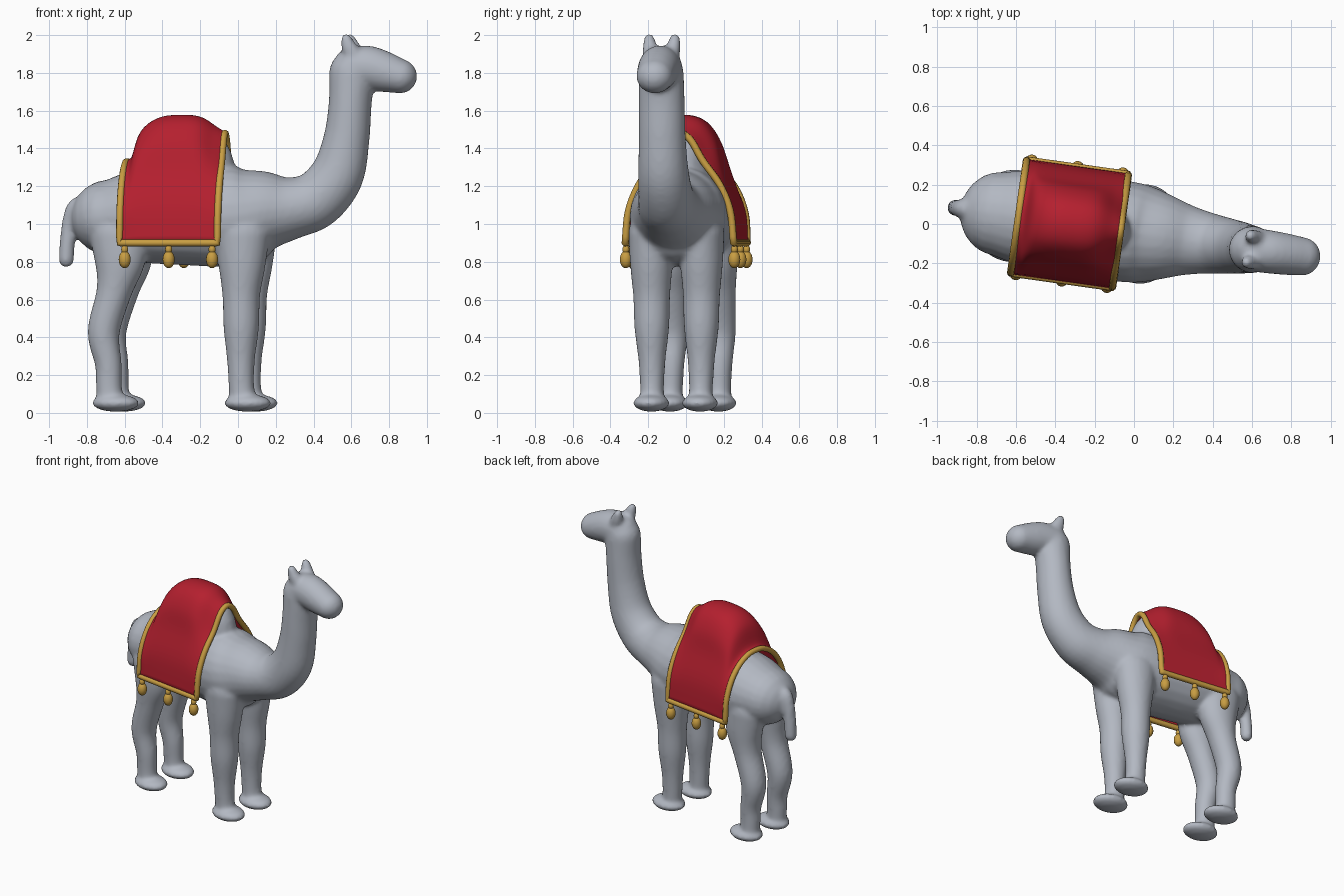
import bpy, bmesh, math
from mathutils import Vector, Matrix

if "Cube" in bpy.data.objects:
    bpy.data.objects.remove(bpy.data.objects["Cube"])

# Whole animal is turned slightly about the vertical axis
PLACE = Matrix.Translation((0, -0.045, 0)) @ Matrix.Rotation(math.radians(-8), 4, 'Z')


def material(name, rgb):
    m = bpy.data.materials.new(name)
    m.diffuse_color = (*rgb, 1)
    m.use_nodes = True
    m.node_tree.nodes["Principled BSDF"].inputs["Base Color"].default_value = m.diffuse_color
    return m


GREY = material("soft grey", (0.45, 0.48, 0.54))
RED = material("cloth red", (0.46, 0.014, 0.028))
GOLD = material("trim gold", (0.58, 0.34, 0.055))


def finish(bm, name, mat):
    bmesh.ops.recalc_face_normals(bm, faces=bm.faces)
    for f in bm.faces:
        f.smooth = True
    me = bpy.data.meshes.new(name)
    bm.to_mesh(me)
    bm.free()
    me.materials.append(mat)
    ob = bpy.data.objects.new(name, me)
    bpy.context.collection.objects.link(ob)
    ob.matrix_world = PLACE
    return ob


def spline(pts, n):
    """Catmull-Rom through tuples of any length, n steps per span."""
    P = [Vector(p) for p in pts]
    P = [2 * P[0] - P[1]] + P + [2 * P[-1] - P[-2]]
    out = []
    for i in range(1, len(P) - 2):
        a, b, c, d = P[i - 1:i + 3]
        for k in range(n):
            t = k / n
            out.append(0.5 * (2 * b + (c - a) * t + (2 * a - 5 * b + 4 * c - d) * t * t
                              + (3 * b - a - 3 * c + d) * t ** 3))
    return out + [P[-2]]


def limb(bm, pts, y0=0.0, y1=None, seg=24):
    """Round-ended tube; pts are (x, z, side radius, in-plane radius)."""
    y1 = y0 if y1 is None else y1
    S = spline(pts, 5)
    rings = []
    for i, s in enumerate(S):
        a, b = S[max(i - 1, 0)], S[min(i + 1, len(S) - 1)]
        t = Vector((b[0] - a[0], 0, b[1] - a[1])).normalized()
        c = Vector((s[0], y0 + (y1 - y0) * i / (len(S) - 1), s[1]))
        rings.append((c, t, s[2], s[3]))

    def cap(ring, sign):
        c, t, rw, rh = ring
        r = min(rw, rh)
        return [(c + t * sign * r * math.sin(q), t, rw * math.cos(q), rh * math.cos(q))
                for q in (0.3, 0.6, 0.9, 1.15, 1.35, 1.5)]
    rings = cap(rings[0], -1)[::-1] + rings + cap(rings[-1], 1)
    loops = []
    Y = Vector((0, 1, 0))
    for c, t, rw, rh in rings:
        n = Y.cross(t)
        loops.append([bm.verts.new(c + Y * rw * math.cos(2 * math.pi * j / seg)
                                   + n * rh * math.sin(2 * math.pi * j / seg)) for j in range(seg)])
    for p, q in zip(loops, loops[1:]):
        for j in range(seg):
            k = (j + 1) % seg
            bm.faces.new((p[j], p[k], q[k], q[j]))
    bm.faces.new(loops[0])
    bm.faces.new(loops[-1])


def ellipsoid(bm, c, r, u=24, v=16):
    bmesh.ops.create_uvsphere(bm, u_segments=u, v_segments=v, radius=1,
                              matrix=Matrix.Translation(c) @ Matrix.Diagonal((*r, 1)))


# Body: overlapping limbs fused into one soft skin
bm = bmesh.new()
limb(bm, [(-0.69, 1.035, 0.215, 0.20), (-0.58, 1.04, 0.24, 0.235), (-0.45, 1.04, 0.25, 0.25),
          (-0.25, 1.04, 0.255, 0.26), (-0.08, 1.04, 0.258, 0.268), (0.04, 1.045, 0.25, 0.258),
          (0.15, 1.07, 0.22, 0.215), (0.29, 1.085, 0.175, 0.165), (0.42, 1.13, 0.15, 0.153),
          (0.53, 1.26, 0.135, 0.142), (0.58, 1.45, 0.125, 0.122), (0.60, 1.64, 0.122, 0.114),
          (0.61, 1.80, 0.118, 0.122)])
# Head
limb(bm, [(0.62, 1.825, 0.112, 0.118), (0.70, 1.825, 0.110, 0.118),
          (0.79, 1.803, 0.105, 0.107), (0.865, 1.782, 0.098, 0.092)])
# Hump
ellipsoid(bm, (-0.28, 0, 1.27), (0.265, 0.165, 0.28))
# Tail
limb(bm, [(-0.78, 1.09, 0.05, 0.05), (-0.86, 1.095, 0.048, 0.046), (-0.895, 1.02, 0.044, 0.043),
          (-0.912, 0.90, 0.042, 0.041), (-0.918, 0.81, 0.041, 0.041)])
for s in (-1, 1):
    # Front leg
    limb(bm, [(0.04, 0.95, 0.12, 0.15), (0.04, 0.78, 0.112, 0.125), (0.036, 0.62, 0.098, 0.100),
              (0.036, 0.45, 0.092, 0.094), (0.034, 0.28, 0.072, 0.074), (0.036, 0.15, 0.064, 0.068),
              (0.042, 0.08, 0.064, 0.07)], s * 0.135, s * 0.13)
    # Back leg
    limb(bm, [(-0.62, 0.95, 0.11, 0.155), (-0.615, 0.80, 0.108, 0.135), (-0.645, 0.64, 0.094, 0.094),
              (-0.70, 0.43, 0.085, 0.085), (-0.675, 0.26, 0.070, 0.071), (-0.672, 0.15, 0.064, 0.069),
              (-0.668, 0.08, 0.064, 0.07)], s * 0.125, s * 0.13)
    # Feet
    for x in (0.07, -0.635):
        ellipsoid(bm, (x, s * 0.13, 0.052), (0.126, 0.096, 0.046))
    # Ears
    limb(bm, [(0.635, 1.88, 0.042, 0.046), (0.605, 1.93, 0.040, 0.044), (0.588, 1.978, 0.030, 0.030)],
         s * 0.055, s * 0.068)
body = finish(bm, "body", GREY)
rm = body.modifiers.new("fuse", 'REMESH')
rm.mode = 'VOXEL'
rm.voxel_size = 0.013
rm.use_smooth_shade = True
sm = body.modifiers.new("soften", 'SMOOTH')
sm.factor = 0.5
sm.iterations = 9

# Blanket: half profiles (side, height) blended along the back
BACK = [(0, 1.33), (0.08, 1.318), (0.165, 1.265), (0.235, 1.175), (0.28, 1.05), (0.29, 0.9)]
MID = [(0, 1.572), (0.10, 1.54), (0.17, 1.44), (0.21, 1.29), (0.268, 1.10), (0.29, 0.9)]
FRONT = [(0, 1.48), (0.06, 1.445), (0.125, 1.335), (0.215, 1.21), (0.272, 1.07), (0.29, 0.9)]
STATIONS = [(-0.592, BACK, 0), (-0.555, BACK, 0.12), (-0.51, BACK, 0.66), (-0.42, BACK, 0.94),
            (-0.30, BACK, 1), (-0.20, FRONT, 0.88), (-0.12, FRONT, 0.35), (-0.07, FRONT, 0)]


def section(end, w):
    half = [(a[0] * (1 - w) + b[0] * w, a[1] * (1 - w) + b[1] * w) for a, b in zip(end, MID)]
    return spline([(-y, z) for y, z in half[:0:-1]] + half, 5)


columns = [section(e, w) for _, e, w in STATIONS]
rows = [spline([(st[0], *col[j]) for st, col in zip(STATIONS, columns)], 5)
        for j in range(len(columns[0]))]
bm = bmesh.new()
grid = [[bm.verts.new(p) for p in row] for row in rows]
for a, b in zip(grid, grid[1:]):
    for i in range(len(a) - 1):
        bm.faces.new((a[i], a[i + 1], b[i + 1], b[i]))
blanket = finish(bm, "blanket", RED)
so = blanket.modifiers.new("thickness", 'SOLIDIFY')
so.thickness = 0.012
so.offset = 0

# Gold trim around the blanket edge
edge = rows[0][:-1] + [r[-1] for r in rows][:-1] + rows[-1][:0:-1] + [r[0] for r in rows][:0:-1]
cu = bpy.data.curves.new("blanket_trim", 'CURVE')
cu.dimensions = '3D'
cu.bevel_depth = 0.019
cu.bevel_resolution = 3
sp = cu.splines.new('POLY')
sp.points.add(len(edge) - 1)
for p, e in zip(sp.points, edge):
    p.co = (*e, 1)
sp.use_cyclic_u = True
cu.materials.append(GOLD)
trim = bpy.data.objects.new("blanket_trim", cu)
bpy.context.collection.objects.link(trim)
trim.matrix_world = PLACE
bpy.context.view_layer.objects.active = trim
trim.select_set(True)
bpy.ops.object.convert(target='MESH')

# Tassels hanging along both lower edges
for s, side in ((-1, "right"), (1, "left")):
    for i, x in enumerate((-0.565, -0.33, -0.098)):
        bm = bmesh.new()
        ellipsoid(bm, (x, s * 0.29, 0.812), (0.032, 0.032, 0.046), 16, 12)
        ellipsoid(bm, (x, s * 0.29, 0.865), (0.019, 0.019, 0.024), 12, 8)
        finish(bm, f"tassel_{side}_{i + 1}", GOLD)
